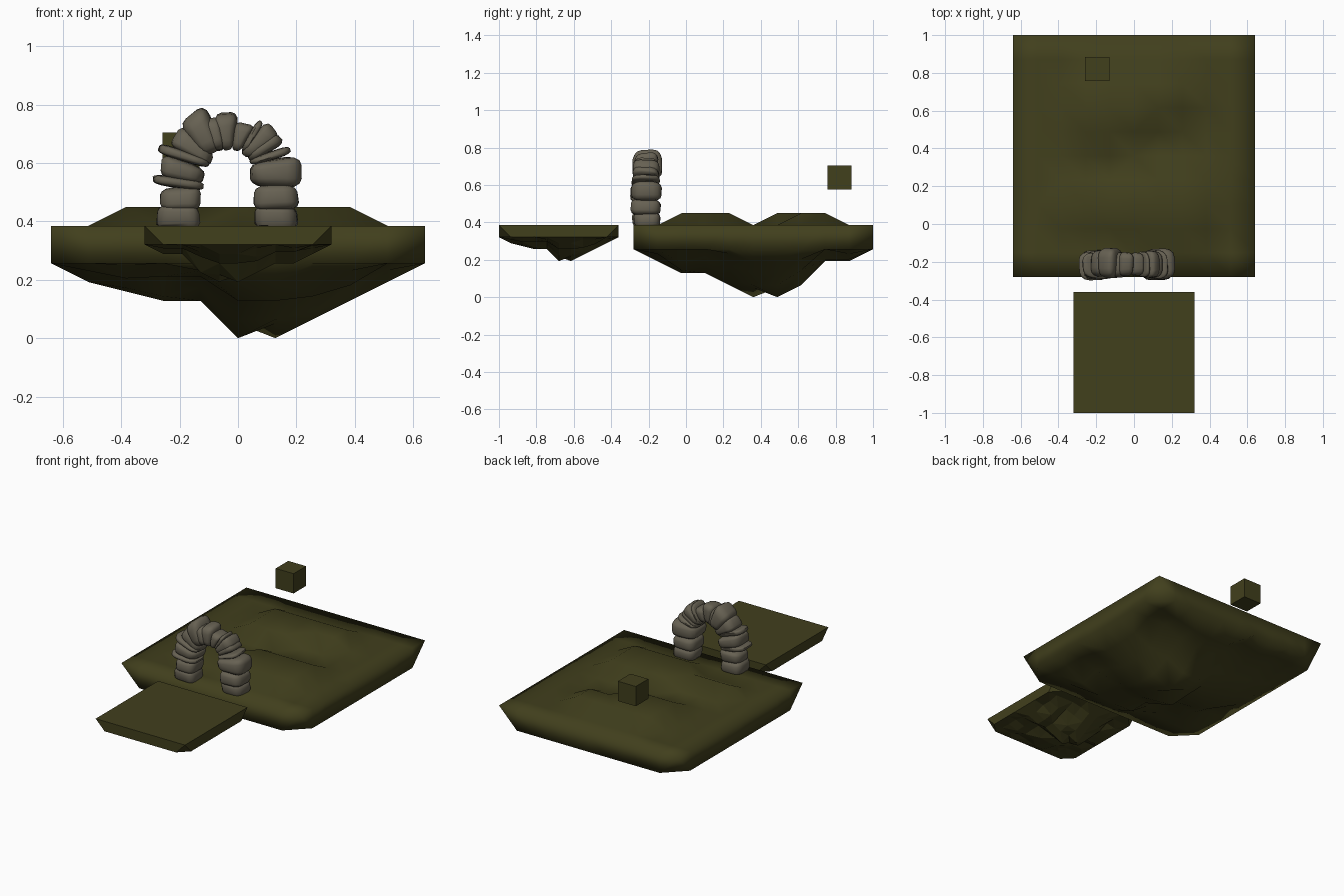
import bpy, bmesh, math, random
from mathutils import Vector

if "Cube" in bpy.data.objects:
    bpy.data.objects.remove(bpy.data.objects["Cube"])


def material(name, rgb):
    m = bpy.data.materials.new(name)
    m.diffuse_color = (*rgb, 1)
    m.use_nodes = True
    m.node_tree.nodes["Principled BSDF"].inputs["Base Color"].default_value = m.diffuse_color
    return m


MOSS = material("olive moss", (0.053, 0.050, 0.012))
STONE = material("grey stone", (0.135, 0.120, 0.086))


def finish(bm, name, mat, smooth_angle=None):
    bmesh.ops.recalc_face_normals(bm, faces=bm.faces)
    me = bpy.data.meshes.new(name)
    bm.to_mesh(me)
    bm.free()
    ob = bpy.data.objects.new(name, me)
    bpy.context.collection.objects.link(ob)
    me.materials.append(mat)
    if smooth_angle:
        bpy.ops.object.select_all(action='DESELECT')
        ob.select_set(True)
        bpy.context.view_layer.objects.active = ob
        bpy.ops.object.shade_smooth_by_angle(angle=math.radians(smooth_angle))
    return ob


# Floating island: 10 x 10 cells, flat top with low hills, keel underneath
CELL, N, TOP = 0.128, 10, 0.385
KEEL_X = [.256, .192, .16, .128, .128, 0, 0, .064, .128, .192, .256]
KEEL_Y = [.256, .192, .128, .128, .064, 0, 0, .064, .192, .192, .256]
# hill plateaus as grid ranges x0, x1, y0, y1
HILLS = [(5, 8, 2, 4), (3, 5, 6, 8), (5, 7, 7, 8), (2, 4, 3, 3)]


def keel(i, j):
    if i in (0, N) and j in (0, N):
        return TOP                        # corners taper to nothing
    if (i, j) in ((5, 6), (6, 5)):
        return .05                        # saddle between the two tips
    rough = 0 if i in (5, 6) or j in (5, 6) else random.choice((0, .03))
    return min(.256, math.hypot(KEEL_X[i], KEEL_Y[j]) + rough)


def island(name, hills, smooth):
    random.seed(3)
    bm = bmesh.new()
    top, low = {}, {}
    for i in range(N + 1):
        for j in range(N + 1):
            x, y = (i - N / 2) * CELL, (j - N / 2) * CELL
            up = any(a <= i <= b and c <= j <= d for a, b, c, d in hills)
            top[i, j] = bm.verts.new((x, y, TOP + (.064 if up else 0)))
            low[i, j] = bm.verts.new((x, y, keel(i, j)))
    for i in range(N):
        for j in range(N):
            a, b, c, d = (i, j), (i + 1, j), (i + 1, j + 1), (i, j + 1)
            bm.faces.new([top[k] for k in (a, b, c, d)])
            if low[a].co.z + low[c].co.z > low[b].co.z + low[d].co.z:
                a, b, c, d = b, c, d, a
            # split along the deeper diagonal, but across the two tips
            if (i, j) == (5, 5):
                a, b, c, d = b, c, d, a
            bm.faces.new((low[a], low[c], low[b]))
            bm.faces.new((low[a], low[d], low[c]))
    for k in range(N):
        for a, b in (((k, 0), (k + 1, 0)), ((k, N), (k + 1, N)),
                     ((0, k), (0, k + 1)), ((N, k), (N, k + 1))):
            bm.faces.new([top[a], top[b], low[b], low[a]])
    bmesh.ops.remove_doubles(bm, verts=bm.verts, dist=1e-4)
    bmesh.ops.triangulate(bm, faces=bm.faces)
    return finish(bm, name, MOSS, smooth)


main = island("main_island", HILLS, 180)
main.location = (0, .36, 0)

# Smaller landing island: same form at half size, quarter turn, flat shaded
small = island("small_island", [], None)
small.scale = (.5, .5, .5)
small.rotation_euler = (0, 0, math.pi / 2)
small.location = (0, -.68, TOP * .5)

# Floating cube
bm = bmesh.new()
bmesh.ops.create_cube(bm, size=CELL)
cube = finish(bm, "floating_block", MOSS)
cube.location = (-.195, .82, .64)


# Arch of rough stones, each running from an inner to an outer point
random.seed(4)


def stone(n, inner, outer, w_in, w_out, depth):
    bm = bmesh.new()
    bmesh.ops.create_cube(bm, size=1)
    for v in bm.verts:
        v.co += Vector([random.uniform(-.07, .07) for _ in range(3)])
    bmesh.ops.bevel(bm, geom=bm.edges[:], offset=.3, segments=3,
                    profile=.5, affect='EDGES')
    a, b = Vector((inner[0], 0, inner[1])), Vector((outer[0], 0, outer[1]))
    side = (b - a).normalized().cross(Vector((0, 1, 0)))
    yc = -.216 + random.uniform(-.006, .006)
    for v in bm.verts:
        t, s, d = v.co.x + .5, v.co.z, v.co.y
        width = (w_in + (w_out - w_in) * t) * 1.12
        v.co = a.lerp(b, t) + side * s * width + Vector((0, yc + d * depth, 0))
        v.co.z = max(v.co.z, TOP)
    finish(bm, f"arch_stone_{n:02d}", STONE, 50)


STONES = [
    # left leg, bottom to top
    ((-.135, .412), (-.275, .412), .08, .08, .14),
    ((-.132, .480), (-.265, .475), .08, .07, .145),
    ((-.122, .520), (-.293, .545), .03, .034, .15),
    ((-.118, .550), (-.262, .590), .06, .07, .145),
    ((-.106, .597), (-.270, .650), .03, .034, .14),
    ((-.093, .612), (-.212, .695), .045, .075, .14),
    # crown
    ((-.085, .632), (-.162, .765), .065, .105, .16),
    ((-.062, .640), (-.094, .752), .03, .055, .13),
    ((-.036, .645), (-.042, .770), .035, .085, .12),
    ((-.008, .643), (.022, .735), .03, .065, .12),
    ((.018, .635), (.080, .746), .022, .026, .125),
    ((.022, .628), (.120, .712), .032, .075, .14),
    # right leg, top to bottom
    ((.035, .612), (.145, .685), .025, .045, .14),
    ((.038, .600), (.180, .645), .025, .032, .145),
    ((.040, .562), (.212, .568), .07, .105, .165),
    ((.052, .483), (.204, .481), .08, .08, .15),
    ((.050, .412), (.200, .412), .08, .08, .14),
]
for n, args in enumerate(STONES, 1):
    stone(n, *args)
